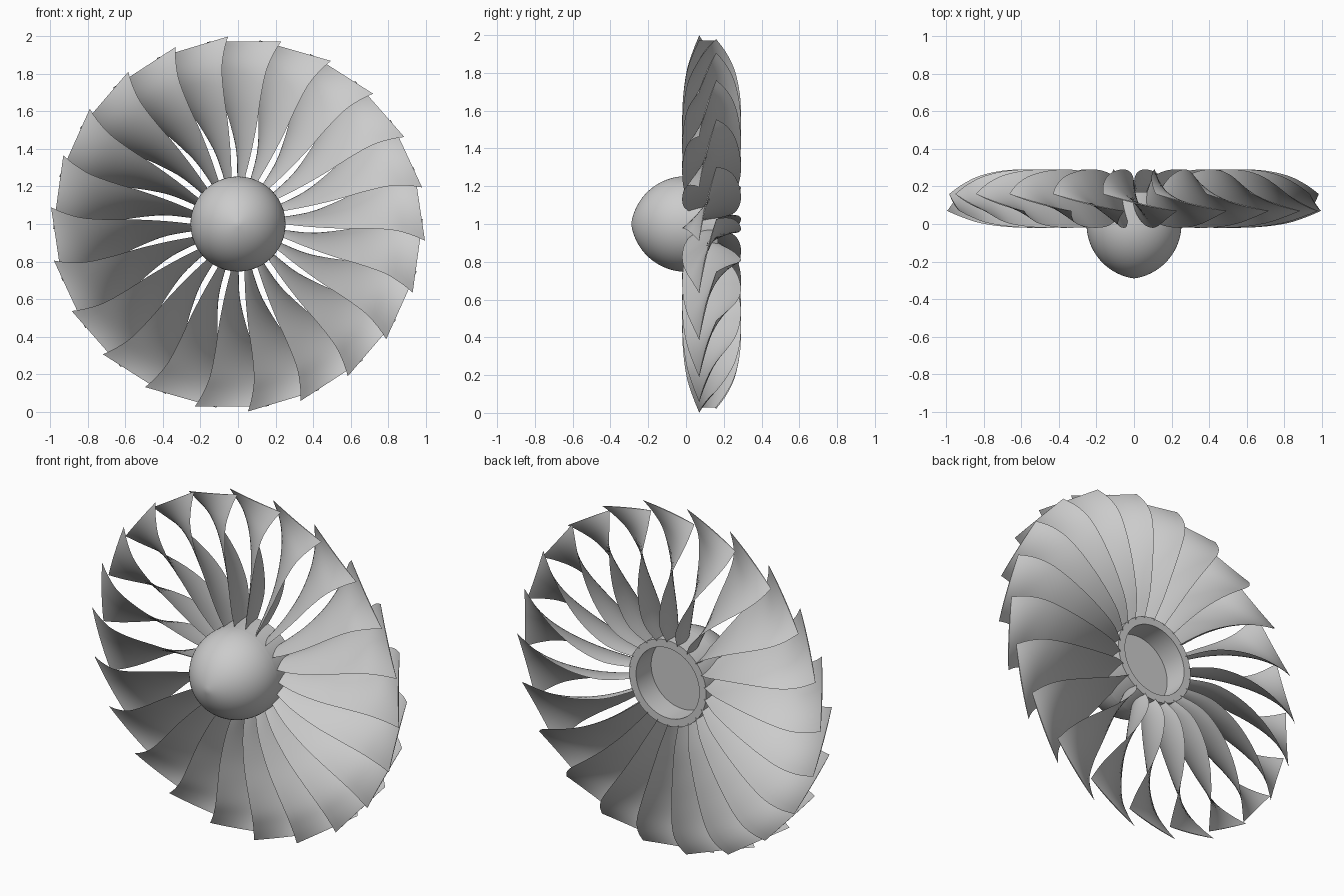
import bpy, bmesh, math
from mathutils import Vector

if "Cube" in bpy.data.objects:
    bpy.data.objects.remove(bpy.data.objects["Cube"])

BLADES = 22
TIP_ANGLE = 93.06          # angle of the first leading tip, degrees
CENTRE = (0, 0, 1)


def finish(name, bm, angle=35):
    bmesh.ops.remove_doubles(bm, verts=bm.verts, dist=1e-5)
    bmesh.ops.recalc_face_normals(bm, faces=bm.faces)
    mesh = bpy.data.meshes.new(name)
    bm.to_mesh(mesh)
    bm.free()
    ob = bpy.data.objects.new(name, mesh)
    bpy.context.collection.objects.link(ob)
    ob.location = CENTRE
    bpy.ops.object.select_all(action='DESELECT')
    ob.select_set(True)
    bpy.context.view_layer.objects.active = ob
    bpy.ops.object.shade_smooth_by_angle(angle=math.radians(angle))
    return ob


def lathe(name, profile, steps=96):
    """Spin (radius, y) points around the y axis."""
    bm = bmesh.new()
    vs = [bm.verts.new((r, y, 0)) for r, y in profile]
    es = [bm.edges.new(p) for p in zip(vs, vs[1:])]
    bmesh.ops.spin(bm, geom=vs + es, cent=(0, 0, 0), axis=(0, 1, 0),
                   angle=math.tau, steps=steps)
    return finish(name, bm)


# Pointed ogive spinner
R, L = 0.253, 0.29
rho = (R * R + L * L) / (2 * R)
nose = []
for i in range(21):
    x = L * (i / 20) ** 1.5
    nose.append((max(0, math.sqrt(rho ** 2 - (L - x) ** 2) + R - rho), x - L))
lathe("spinner", nose)

# Hub drum with recessed back
lathe("hub", [(R, 0), (0.25, 0.17), (0.205, 0.17), (0.205, 0.03), (0, 0.03)])

# Blade stations: radius, leading angle, leading y, angular width, trailing y
STATIONS = [
    (0.23, 5.0, 0.02, 7.5, 0.165),
    (0.36, 3.0, -0.01, 11.0, 0.25),
    (0.52, 2.6, -0.02, 14.8, 0.287),
    (0.68, 3.1, -0.015, 17.6, 0.287),
    (0.82, 2.9, 0.005, 20.1, 0.26),
    (0.92, 1.6, 0.037, 22.0, 0.215),
    (1.00, 0.0, 0.07, 23.0, 0.16),
]


def station(t):
    """Catmull-Rom interpolation through the stations, t in 0..1."""
    n = len(STATIONS) - 1
    i = min(int(t * n), n - 1)
    f = t * n - i
    a, b, c, d = (STATIONS[min(max(k, 0), n)] for k in range(i - 1, i + 3))
    return [q + 0.5 * f * (s - p + f * (2 * p - 5 * q + 4 * s - w + f * (3 * (q - s) + w - p)))
            for p, q, s, w in zip(a, b, c, d)]


def polar(r, deg, y):
    a = math.radians(TIP_ANGLE + deg)
    return Vector((r * math.cos(a), y, r * math.sin(a)))


# One thin cambered, twisted blade
SPAN, CHORD = 30, 10
bm = bmesh.new()
rings = []
for j in range(SPAN + 1):
    t = j / SPAN
    r, ang, y0, width, y1 = station(t)
    lead = polar(r, ang, y0)
    trail = polar(r * (1 - 0.015 * t), ang + width, y1)
    chord = trail - lead
    radial = polar(1, ang + width / 2, 0)
    normal = chord.cross(radial).normalized()
    if normal.y > 0:                      # convex side faces forward
        normal.negate()
    camber = chord.length * (0.08 - 0.06 * t)
    thick = 0.008 - 0.005 * t
    ring = []
    for k in range(2 * CHORD):
        u = k / CHORD if k <= CHORD else 2 - k / CHORD
        side = 1 if k <= CHORD else -1
        bow = 4 * u * (1 - u)
        ring.append(bm.verts.new(lead + chord * u + normal * bow * (camber + side * thick)))
    rings.append(ring)
for a, b in zip(rings, rings[1:]):
    for k in range(2 * CHORD):
        m = (k + 1) % (2 * CHORD)
        bm.faces.new((a[k], a[m], b[m], b[k]))
for ring in (rings[0], rings[-1]):        # close root and tip with quad strips
    for k in range(CHORD):
        quad = [ring[k], ring[k + 1], ring[(-k - 1) % (2 * CHORD)], ring[-k]]
        quad = list(dict.fromkeys(quad))
        bm.faces.new(quad)
blade = finish("blade_01", bm)

# Repeat the blade around the hub
for n in range(1, BLADES):
    copy = blade.copy()
    copy.name = f"blade_{n + 1:02d}"
    copy.rotation_euler = (0, math.tau * n / BLADES, 0)
    bpy.context.collection.objects.link(copy)
